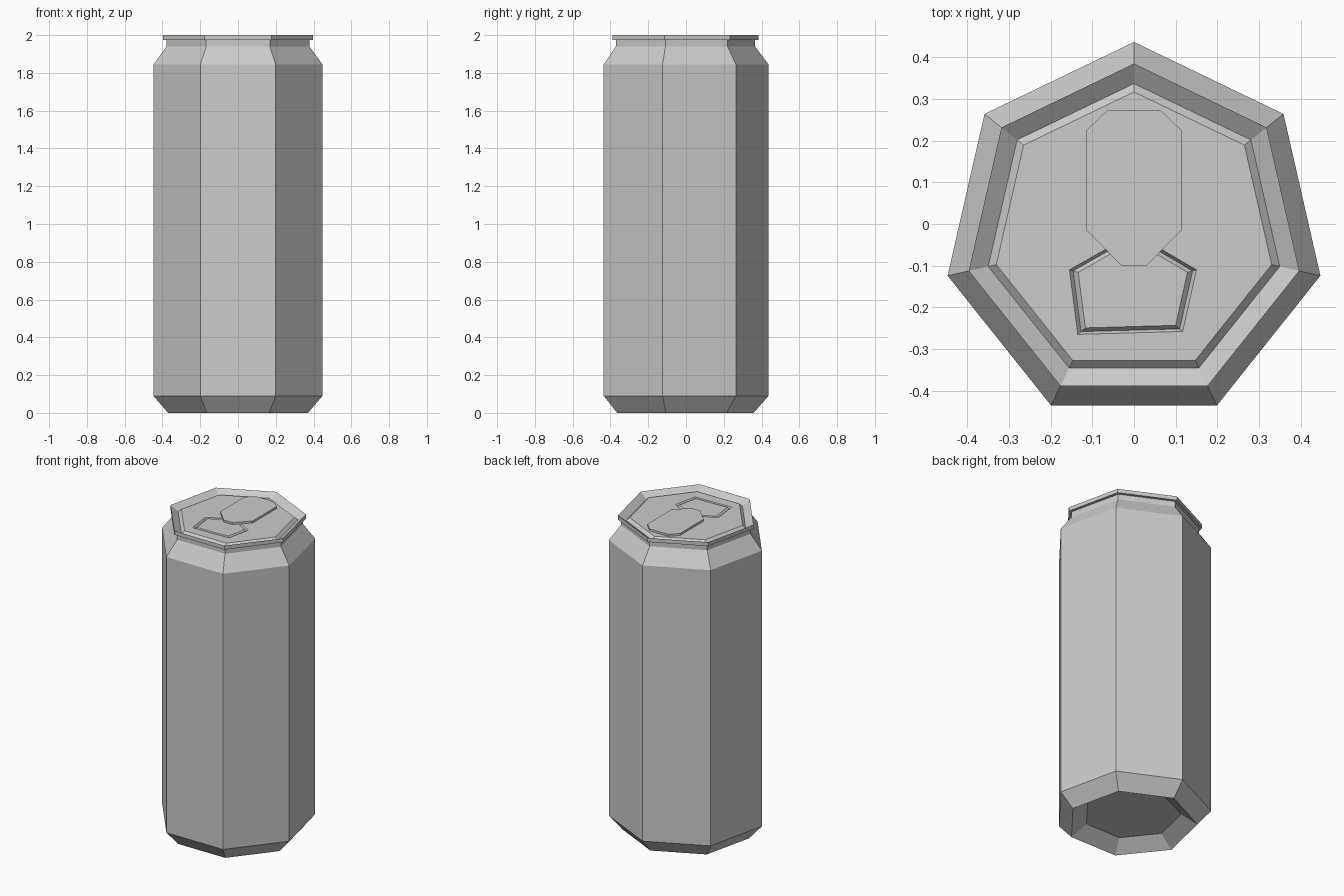
import bpy
import bmesh
from math import sin, cos, pi
from mathutils import Vector

if "Cube" in bpy.data.objects:
    bpy.data.objects.remove(bpy.data.objects["Cube"], do_unlink=True)

SIDES = 7
CENTRE_Y = -0.022
LID_Z = 1.985

metal = bpy.data.materials.new("plain grey metal")
metal.use_nodes = True
GREY = (0.6, 0.6, 0.6, 1)
metal.diffuse_color = GREY
metal.node_tree.nodes["Principled BSDF"].inputs["Base Color"].default_value = GREY


def finish(bm, name):
    bmesh.ops.remove_doubles(bm, verts=bm.verts, dist=0.0001)
    bmesh.ops.recalc_face_normals(bm, faces=bm.faces)
    mesh = bpy.data.meshes.new(name)
    bm.to_mesh(mesh)
    bm.free()
    mesh.materials.append(metal)
    obj = bpy.data.objects.new(name, mesh)
    bpy.context.collection.objects.link(obj)
    return obj


def loop(bm, points, z):
    return [bm.verts.new((p[0], p[1], z)) for p in points]


def heptagon(radius):
    angles = [pi / 2 + 2 * pi * i / SIDES for i in range(SIDES)]
    return [(radius * cos(a), CENTRE_Y + radius * sin(a)) for a in angles]


def bridge(bm, a, b):
    for i in range(len(a)):
        j = (i + 1) % len(a)
        bm.faces.new((a[i], a[j], b[j], b[i]))


def scaled(points, factor):
    mid = sum((Vector(p) for p in points), Vector((0, 0))) / len(points)
    return [mid + (Vector(p) - mid) * factor for p in points]


# Can body: recessed base, straight wall, shoulder, neck, rim and lid groove
profile = [(0.285, 0.065), (0.38, 0), (0.459, 0.09), (0.459, 1.845),
           (0.388, 1.94), (0.388, 1.975), (0.407, 1.975), (0.407, 2),
           (0.359, 1.967), (0.339, LID_Z)]
bm = bmesh.new()
rings = [loop(bm, heptagon(r), z) for r, z in profile]
for low, high in zip(rings, rings[1:]):
    bridge(bm, low, high)
bm.faces.new(rings[0])

# V-shaped score line around the opening panel
opening = [(0, -0.022), (-0.155, -0.11), (-0.135, -0.265),
           (0.117, -0.258), (0.15, -0.11)]
outer = loop(bm, opening, LID_Z)
valley = loop(bm, scaled(opening, 0.94), LID_Z - 0.012)
inner = loop(bm, scaled(opening, 0.86), LID_Z)
bridge(bm, outer, valley)
bridge(bm, valley, inner)
bm.faces.new(inner)

# Flat lid between the rim groove and the score line
edges = []
for ring in (rings[-1], outer):
    for i, v in enumerate(ring):
        edges.append(bm.edges.get((v, ring[(i + 1) % len(ring)])))
bmesh.ops.triangle_fill(bm, edges=edges, use_beauty=True)
finish(bm, "can_body")

# Pull tab: a long eight-sided plate lying on the lid
half = [(0.065, 0.272), (0.114, 0.225), (0.114, -0.015), (0.03, -0.1)]
outline = half + [(-x, y) for x, y in reversed(half)]
bm = bmesh.new()
bottom = loop(bm, outline, LID_Z - 0.002)
top = loop(bm, outline, LID_Z + 0.013)
bridge(bm, bottom, top)
bm.faces.new(bottom)
bm.faces.new(top)
finish(bm, "pull_tab")
